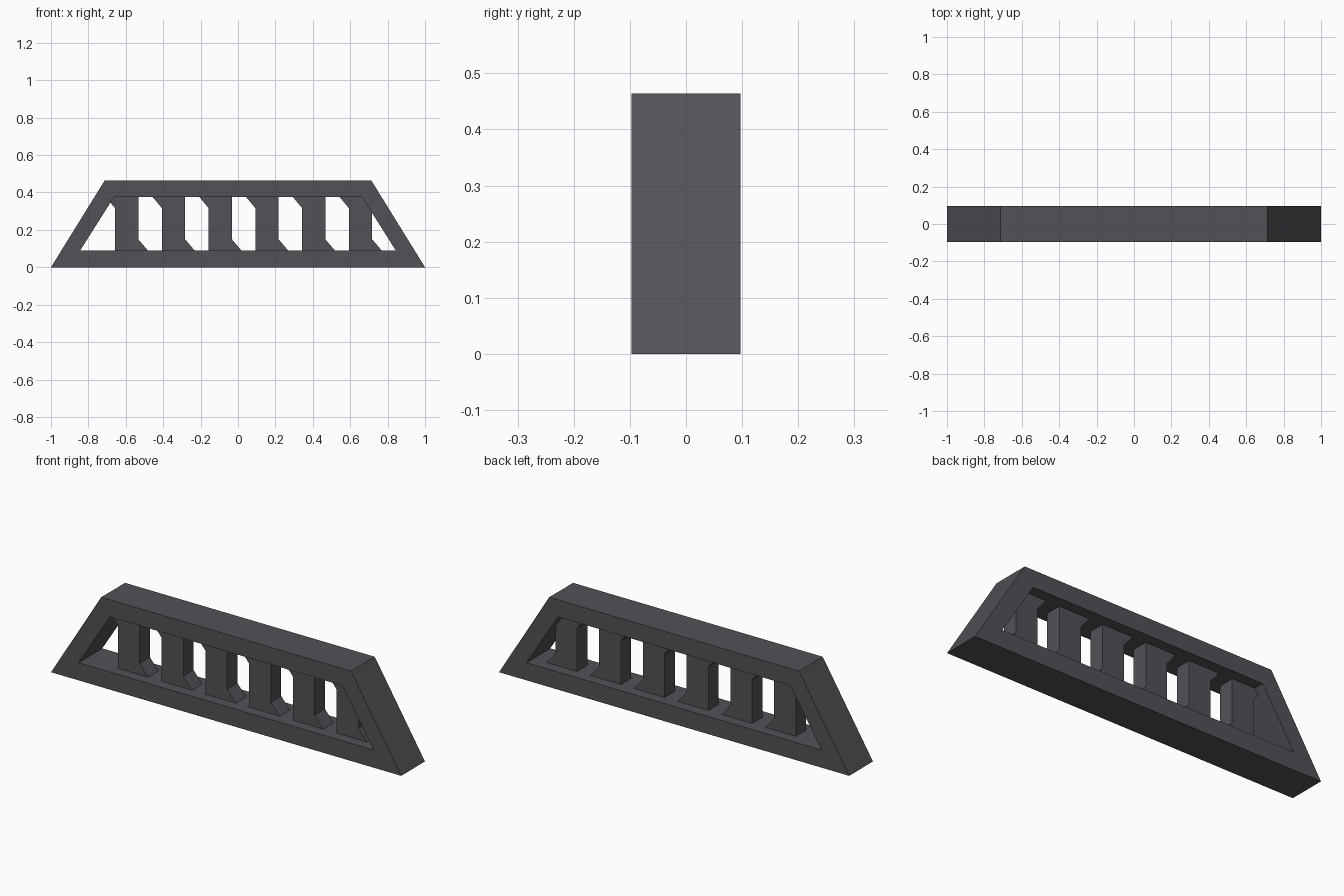
import bpy

if "Cube" in bpy.data.objects:
    bpy.data.objects.remove(bpy.data.objects["Cube"])

dark = bpy.data.materials.new("dark_grey")
dark.diffuse_color = (0.085, 0.083, 0.095, 1)
dark.use_nodes = True
dark.node_tree.nodes["Principled BSDF"].inputs["Base Color"].default_value = dark.diffuse_color


def make_object(name, verts, faces):
    mesh = bpy.data.meshes.new(name)
    mesh.from_pydata(verts, [], faces)
    mesh.materials.append(dark)
    obj = bpy.data.objects.new(name, mesh)
    bpy.context.collection.objects.link(obj)
    return obj


def at_depth(profile, y):
    return [(x, y, z) for x, z in profile]


# Trapezoid frame: outer and inner loops joined into a ring
D = 0.097
outer = [(-1, 0), (1, 0), (0.713, 0.464), (-0.713, 0.464)]
inner = [(-0.843, 0.091), (0.843, 0.091), (0.663, 0.376), (-0.663, 0.376)]
verts = (at_depth(outer, -D) + at_depth(inner, -D)
         + at_depth(outer, D) + at_depth(inner, D))
faces = []
for i in range(4):
    j = (i + 1) % 4
    faces += [(i, j, 4 + j, 4 + i),              # front
              (8 + j, 8 + i, 12 + i, 12 + j),    # back
              (j, i, 8 + i, 8 + j),              # outside
              (4 + i, 4 + j, 12 + j, 12 + i)]    # inside
make_object("frame", verts, faces)

# Six upright slats, flared at the lower right and upper left
S = 0.042
slat = [(-0.062, 0.091), (0.112, 0.091), (0.062, 0.15),
        (0.062, 0.376), (-0.112, 0.376), (-0.062, 0.316)]
n = len(slat)
for k in range(6):
    cx = -0.595 + 0.25 * k
    profile = [(x + cx, z) for x, z in slat]
    faces = [tuple(range(n)), tuple(range(2 * n - 1, n - 1, -1))]
    faces += [((i + 1) % n, i, n + i, n + (i + 1) % n) for i in range(n)]
    make_object(f"slat_{k + 1}", at_depth(profile, -S) + at_depth(profile, S), faces)
